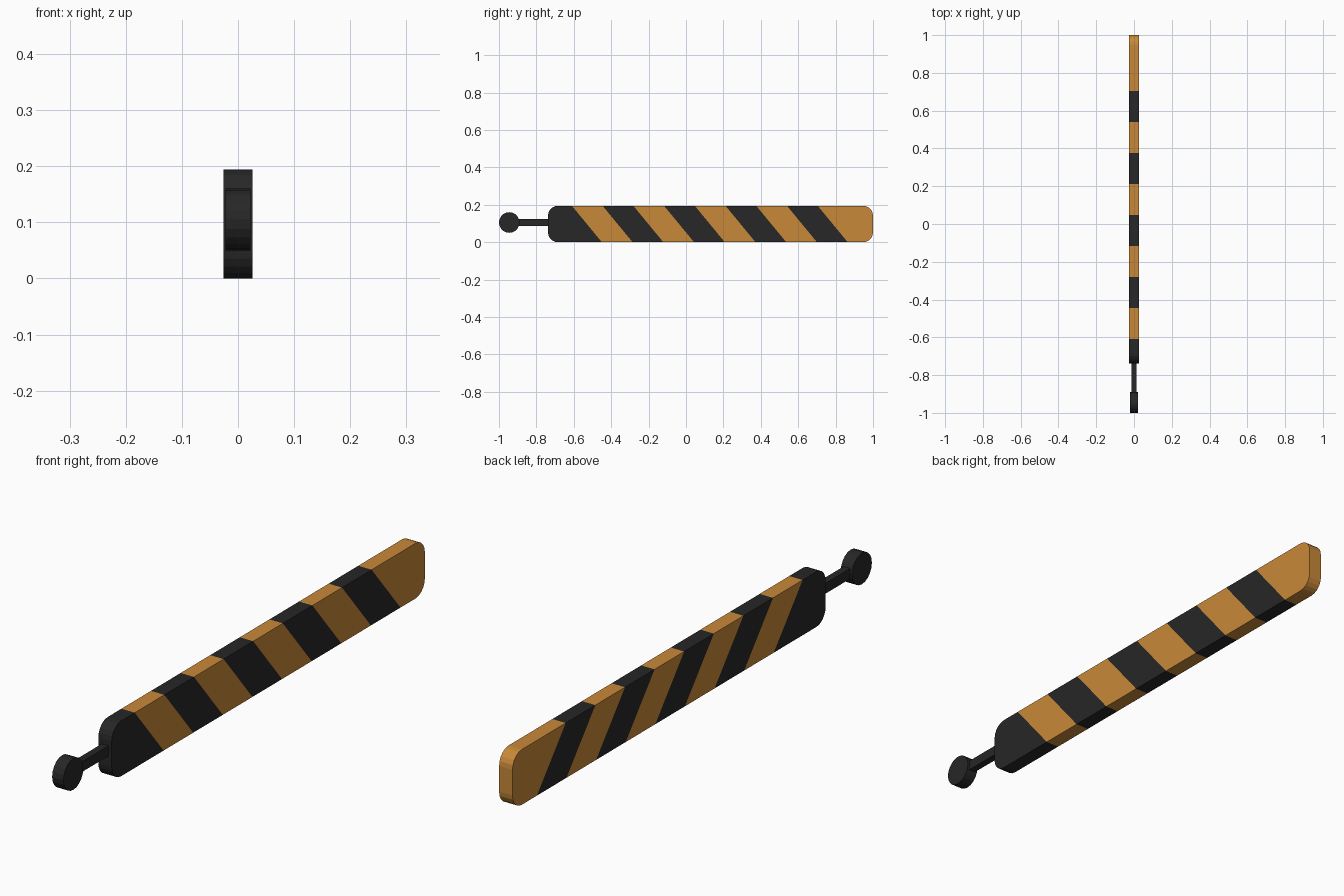
import bpy, bmesh
from math import sin, cos, pi
from mathutils import Vector

if "Cube" in bpy.data.objects:
    bpy.data.objects.remove(bpy.data.objects["Cube"])


def material(name, color):
    m = bpy.data.materials.new(name)
    m.diffuse_color = color
    m.use_nodes = True
    m.node_tree.nodes["Principled BSDF"].inputs["Base Color"].default_value = m.diffuse_color
    return m


BLACK = material("black", (0.02, 0.02, 0.02, 1))
ORANGE = material("orange", (0.58, 0.25, 0.04, 1))


def plate(profile, half):
    """Extrude a (y, z) outline symmetrically along x."""
    bm = bmesh.new()
    face = bm.faces.new([bm.verts.new((-half, y, z)) for y, z in profile])
    ext = bmesh.ops.extrude_face_region(bm, geom=[face])
    verts = [v for v in ext["geom"] if isinstance(v, bmesh.types.BMVert)]
    bmesh.ops.translate(bm, vec=(2 * half, 0, 0), verts=verts)
    bmesh.ops.recalc_face_normals(bm, faces=bm.faces)
    return bm


def finish(bm, name, mats):
    me = bpy.data.meshes.new(name)
    bm.to_mesh(me)
    bm.free()
    for m in mats:
        me.materials.append(m)
    ob = bpy.data.objects.new(name, me)
    bpy.context.collection.objects.link(ob)
    return ob


def arc(cy, cz, r, start, end, n):
    return [(cy + r * cos(start + (end - start) * i / n),
             cz + r * sin(start + (end - start) * i / n)) for i in range(n + 1)]


# Striped blade: rounded rectangle cut by slanted planes
Y0, Y1, H, R = -0.738, 1.0, 0.194, 0.052
SLANT, PITCH, FIRST = 0.16, 0.1643, -0.61
outline = []
for k, (cy, cz) in enumerate([(Y1 - R, H - R), (Y0 + R, H - R),
                              (Y0 + R, R), (Y1 - R, R)]):
    outline += arc(cy, cz, R, k * pi / 2, (k + 1) * pi / 2, 5)
blade = plate(outline, 0.026)
for i in range(9):
    bmesh.ops.bisect_plane(
        blade, geom=blade.verts[:] + blade.edges[:] + blade.faces[:],
        plane_co=(0, FIRST + PITCH * i, H), plane_no=Vector((0, H, SLANT)).normalized())
for f in blade.faces:
    c = f.calc_center_median()
    u = c.y + SLANT * (c.z - H) / H
    band = int((u - FIRST) // PITCH) + 1
    f.material_index = 1 if band >= 9 or (band > 0 and band % 2) else 0
finish(blade, "striped_blade", [BLACK, ORANGE])

# Connecting rod
rod = [(-0.91, 0.087), (-0.72, 0.087), (-0.72, 0.123), (-0.91, 0.123)]
finish(plate(rod, 0.013), "connecting_rod", [BLACK])

# Round pivot disc
disc = arc(-0.945, 0.105, 0.055, 0, 2 * pi, 20)[:-1]
finish(plate(disc, 0.022), "pivot_disc", [BLACK])
